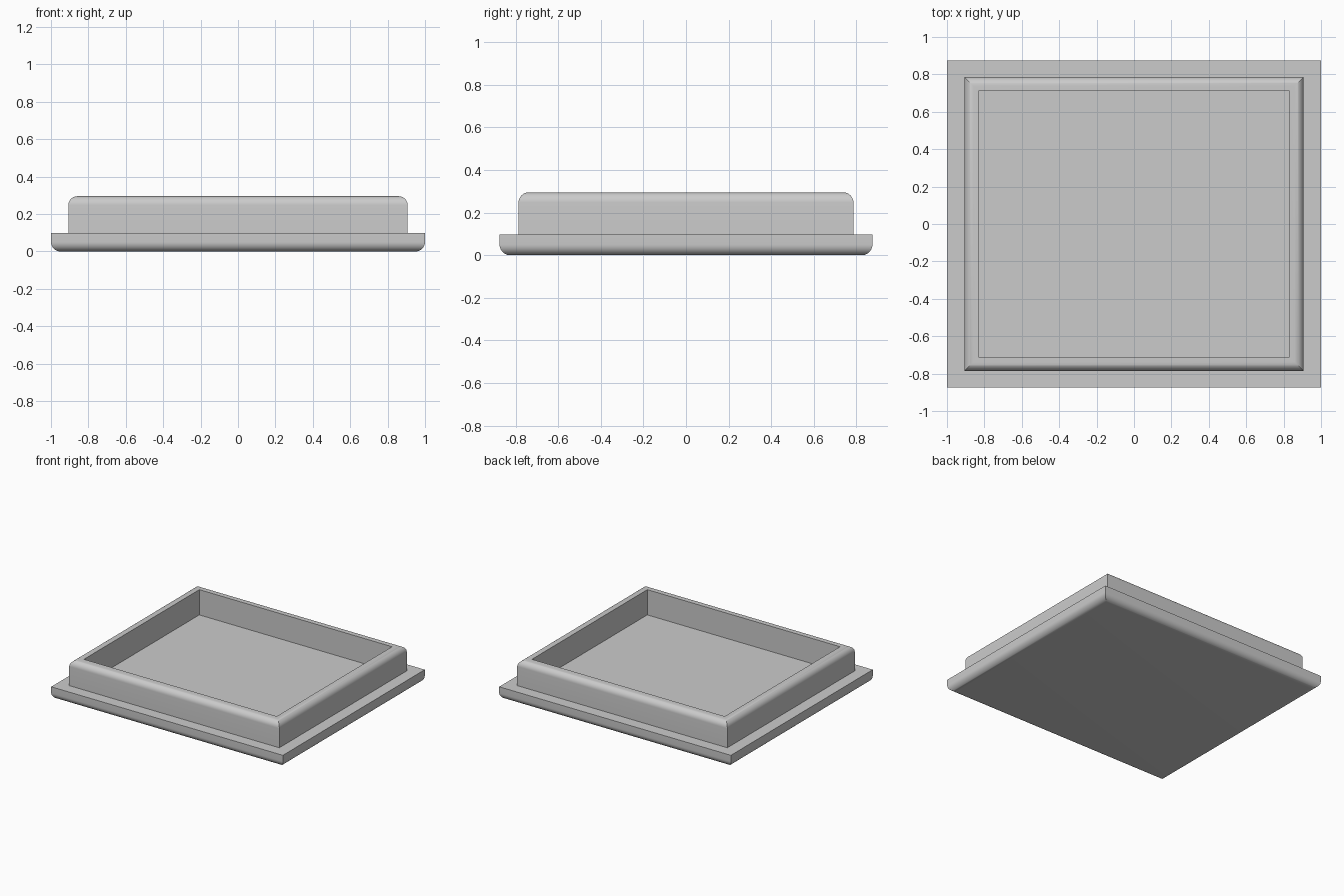
import bpy, bmesh
from math import sin, cos, pi, radians

if "Cube" in bpy.data.objects:
    bpy.data.objects.remove(bpy.data.objects["Cube"], do_unlink=True)

grey = bpy.data.materials.new("plain_grey")
grey.use_nodes = True
colour = (0.6, 0.6, 0.6, 1)
grey.diffuse_color = colour
grey.node_tree.nodes["Principled BSDF"].inputs["Base Color"].default_value = colour

SEGMENTS = 10


def sweep_rectangle(name, half_x, half_y, profile, cap):
    """Sweep an (inset, height) profile round a rectangle with mitred corners."""
    bm = bmesh.new()
    rings = []
    for inset, z in profile:
        hx, hy = half_x - inset, half_y - inset
        rings.append([bm.verts.new((sx * hx, sy * hy, z))
                      for sx, sy in ((-1, -1), (1, -1), (1, 1), (-1, 1))])
    pairs = list(zip(rings, rings[1:]))
    if cap:
        bm.faces.new(rings[0])
        bm.faces.new(rings[-1])
    else:
        pairs.append((rings[-1], rings[0]))
    for low, high in pairs:
        for i in range(4):
            j = (i + 1) % 4
            bm.faces.new((low[i], low[j], high[j], high[i]))
    bmesh.ops.recalc_face_normals(bm, faces=bm.faces)
    mesh = bpy.data.meshes.new(name)
    bm.to_mesh(mesh)
    bm.free()
    mesh.materials.append(grey)
    obj = bpy.data.objects.new(name, mesh)
    bpy.context.collection.objects.link(obj)
    bpy.ops.object.select_all(action='DESELECT')
    obj.select_set(True)
    bpy.context.view_layer.objects.active = obj
    bpy.ops.object.shade_smooth_by_angle(angle=radians(30))
    return obj


angles = [pi / 2 * i / SEGMENTS for i in range(SEGMENTS + 1)]

# Base plate with a rounded lower edge
r = 0.05
base_profile = [(r * (1 - sin(a)), r * (1 - cos(a))) for a in angles]
base_profile.append((0, 0.098))
sweep_rectangle("base_plate", 1.0, 0.875, base_profile, cap=True)

# Raised rim: rounded outer top edge, straight inner wall
r, top, floor, wall = 0.048, 0.295, 0.098, 0.075
rim_profile = [(0, floor)]
rim_profile += [(r * (1 - cos(a)), top - r * (1 - sin(a))) for a in angles]
rim_profile += [(wall, top), (wall, floor)]
sweep_rectangle("raised_rim", 0.907, 0.786, rim_profile, cap=False)
